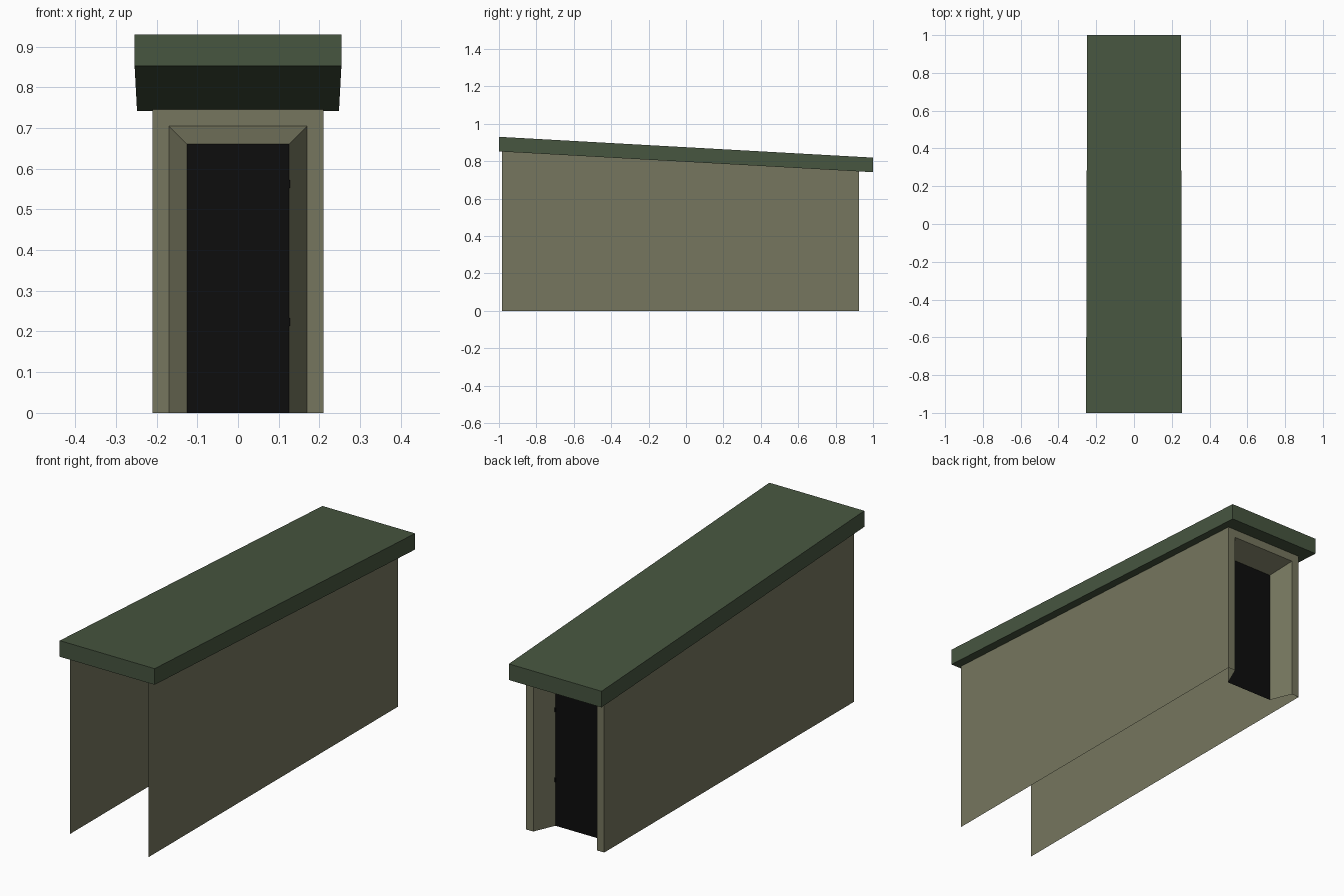
import bpy

if "Cube" in bpy.data.objects:
    bpy.data.objects.remove(bpy.data.objects["Cube"])

def material(name, rgb):
    m = bpy.data.materials.new(name)
    m.diffuse_color = (*rgb, 1.0)
    m.use_nodes = True
    m.node_tree.nodes["Principled BSDF"].inputs["Base Color"].default_value = m.diffuse_color
    return m

OLIVE = material("olive_wall", (0.180, 0.182, 0.113))
GREEN = material("dark_green_roof", (0.063, 0.092, 0.051))
BLACK = material("black_door", (0.004, 0.004, 0.004))

def part(name, verts, faces, mat, mirror=False):
    me = bpy.data.meshes.new(name)
    me.from_pydata(verts, [], faces)
    me.materials.append(mat)
    ob = bpy.data.objects.new(name, me)
    bpy.context.collection.objects.link(ob)
    if mirror:
        ob.modifiers.new("mirror_x", 'MIRROR').use_clip = True
    return ob

def box(name, lo, hi, mat):
    (a, b, c), (d, e, f) = lo, hi
    v = [(a, b, c), (d, b, c), (d, e, c), (a, e, c),
         (a, b, f), (d, b, f), (d, e, f), (a, e, f)]
    return part(name, v, BOX, mat)

BOX = [(3, 2, 1, 0), (4, 5, 6, 7), (0, 1, 5, 4), (1, 2, 6, 5), (2, 3, 7, 6), (3, 0, 4, 7)]
QUAD = [(0, 1, 2, 3)]

def under(y):
    """Height of the roof underside."""
    return 0.7965 - 0.0555 * y

W, Y0, Y1 = 0.21, -0.984, 0.925      # wall half width, open end, door end
OX, OZ = 0.17, 0.705                 # outer edge of the doorway
DX, DZ, DY = 0.125, 0.66, 0.82       # door half width, height, recessed plane
TOP = under(Y1)

# Thin side walls, open at the high end
part("side_walls", [(W, Y0, 0), (W, Y1, 0), (W, Y1, TOP), (W, Y0, under(Y0))], QUAD, OLIVE, True)

# End wall around the doorway
part("end_wall_posts", [(W, Y1, 0), (OX, Y1, 0), (OX, Y1, TOP), (W, Y1, TOP)], QUAD, OLIVE, True)
part("end_wall_lintel", [(OX, Y1, OZ), (-OX, Y1, OZ), (-OX, Y1, TOP), (OX, Y1, TOP)], QUAD, OLIVE)

# Splayed door recess
part("door_jambs", [(OX, Y1, 0), (DX, DY, 0), (DX, DY, DZ), (OX, Y1, OZ)], QUAD, OLIVE, True)
part("door_head", [(OX, Y1, OZ), (DX, DY, DZ), (-DX, DY, DZ), (-OX, Y1, OZ)], QUAD, OLIVE)

# Door and its small hinges
part("door", [(DX, DY, 0), (-DX, DY, 0), (-DX, DY, DZ), (DX, DY, DZ)], QUAD, BLACK)
for i, z in enumerate((0.223, 0.562)):
    box(f"hinge_{i + 1}", (DX - 0.004, DY - 0.003, z - 0.01), (DX + 0.003, DY + 0.005, z + 0.01), BLACK)

# Sloping roof slab, slightly narrower at the door end
T = 0.078
roof = [(sx * hw, y, under(y) + dz)
        for dz in (0, T)
        for sx, hw, y in ((-1, 0.254, -1), (1, 0.254, -1), (1, 0.248, 1), (-1, 0.248, 1))]
part("roof", roof, BOX, GREEN)
